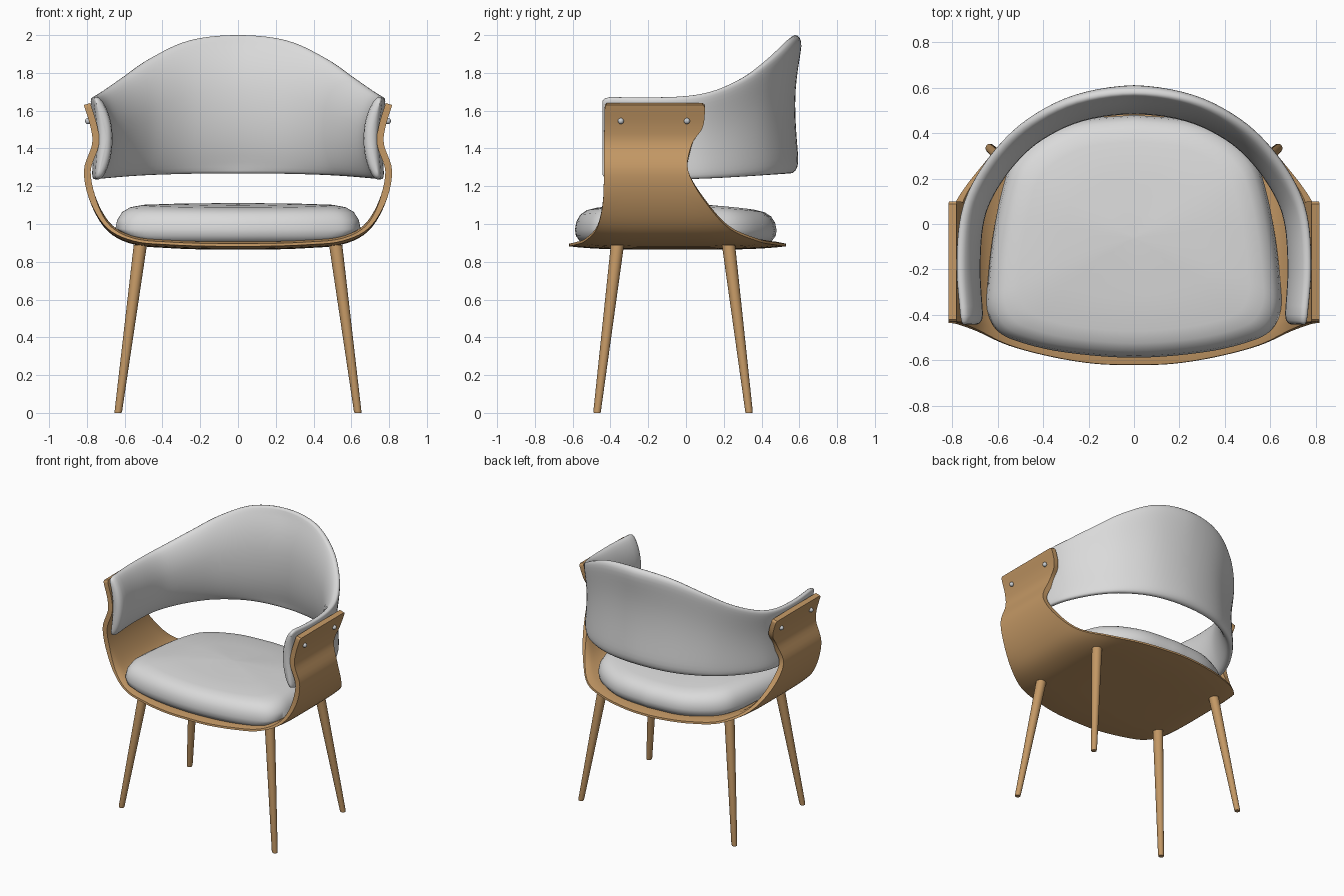
import bpy, math
from mathutils import Vector

if "Cube" in bpy.data.objects:
    bpy.data.objects.remove(bpy.data.objects["Cube"])


def material(name, rgb):
    m = bpy.data.materials.new(name)
    m.diffuse_color = (*rgb, 1)
    m.use_nodes = True
    m.node_tree.nodes["Principled BSDF"].inputs["Base Color"].default_value = m.diffuse_color
    return m


WOOD = material("oak wood", (0.55, 0.315, 0.13))
FABRIC = material("light grey upholstery", (0.70, 0.70, 0.70))
METAL = material("bolt metal", (0.60, 0.62, 0.64))


def spline(pts, n):
    """Catmull-Rom through points of any dimension, n steps per span."""
    out = []
    p = [tuple(2 * a - b for a, b in zip(pts[0], pts[1]))] + list(pts)
    p.append(tuple(2 * a - b for a, b in zip(pts[-1], pts[-2])))
    for i in range(1, len(p) - 2):
        for k in range(n):
            t = k / n
            out.append(tuple(
                0.5 * (2 * b + (c - a) * t + (2 * a - 5 * b + 4 * c - d) * t * t
                       + (3 * b - a - 3 * c + d) * t ** 3)
                for a, b, c, d in zip(p[i - 1], p[i], p[i + 1], p[i + 2])))
    out.append(tuple(pts[-1]))
    return out


def mirrored(half):
    """Half list starting at x = 0 -> full list from -x to +x."""
    return [(-q[0], *q[1:]) for q in reversed(half[1:])] + list(half)


def loft(name, rings, mat, closed=True, thickness=0, weights=None, angle=40):
    """Skin a list of equal-length rings."""
    n = len(rings[0])
    verts = [v for r in rings for v in r]
    faces = []
    for i in range(len(rings) - 1):
        for j in range(n if closed else n - 1):
            k = (j + 1) % n
            faces.append((i * n + j, (i + 1) * n + j, (i + 1) * n + k, i * n + k))
    if closed:
        faces.append(tuple(range(n)))
        faces.append(tuple(reversed(range(len(verts) - n, len(verts)))))
    me = bpy.data.meshes.new(name)
    me.from_pydata(verts, [], faces)
    me.materials.append(mat)
    ob = bpy.data.objects.new(name, me)
    bpy.context.collection.objects.link(ob)
    bpy.ops.object.select_all(action='DESELECT')
    ob.select_set(True)
    bpy.context.view_layer.objects.active = ob
    if thickness:
        group = ob.vertex_groups.new(name="thickness")
        for i, w in enumerate(weights):
            group.add([i], w, 'REPLACE')
        mod = ob.modifiers.new("thickness", 'SOLIDIFY')
        mod.thickness = thickness
        mod.offset = 1
        mod.vertex_group = group.name
        bpy.ops.object.modifier_apply(modifier=mod.name)
    bpy.ops.object.mode_set(mode='EDIT')
    bpy.ops.mesh.select_all(action='SELECT')
    bpy.ops.mesh.normals_make_consistent(inside=False)
    bpy.ops.object.mode_set(mode='OBJECT')
    bpy.ops.object.shade_smooth_by_angle(angle=math.radians(angle))
    return ob


# Bent plywood shell: stations (x, z, front y, back y) from centre to arm top
shell = [(0, .864, -.62, .53), (.17, .865, -.615, .515), (.36, .872, -.585, .47),
         (.55, .891, -.535, .38), (.69, .962, -.472, .23), (.78, 1.11, -.44, .105),
         (.816, 1.28, -.435, .012), (.773, 1.42, -.435, .03), (.78, 1.51, -.432, .088),
         (.81, 1.61, -.43, .10), (.816, 1.63, -.42, .088)]
rows, weights = [], []
for x, z, yf, yb in spline(mirrored(shell), 5):
    row = []
    for j in range(25):
        t = j / 24
        flat = max(0, min(1, (1.15 - z) / 0.25))   # 1 under the seat, 0 on the arms
        edge = abs(2 * t - 1)
        row.append((x, yf + (yb - yf) * t, z + 0.018 * flat * edge ** 4))
        weights.append(1 - 0.6 * flat * edge ** 14)
    rows.append(row)
loft("plywood_shell", rows, WOOD, closed=False, thickness=0.036, weights=weights)

# Wraparound back pad: stations (x, y, bottom z, top z, half thickness)
pad = [(0, .53, 1.268, 2.0, .048), (.24, .498, 1.266, 1.973, .048),
       (.43, .408, 1.26, 1.882, .047), (.56, .29, 1.252, 1.785, .046),
       (.66, .14, 1.243, 1.71, .045), (.706, 0, 1.238, 1.678, .044),
       (.718, -.2, 1.236, 1.67, .043), (.704, -.40, 1.236, 1.672, .040)]
path = spline(mirrored(pad), 5)
tip = [(.702, -.425, 1.243, 1.665, .034), (.701, -.438, 1.255, 1.654, .022),
       (.701, -.443, 1.275, 1.635, .008)]
path = [(-q[0], *q[1:]) for q in reversed(tip)] + path + tip
rings = []
for i, (x, y, z0, z1, th) in enumerate(path):
    a, b = path[max(i - 1, 0)], path[min(i + 1, len(path) - 1)]
    d = Vector((b[0] - a[0], b[1] - a[1])).normalized()
    nx, ny = -d.y, d.x                       # outward direction
    back = max(0, 1 - abs(x) / .5)
    ring = []
    for k in range(40):
        ang = 2 * math.pi * k / 40
        c, s = math.cos(ang), math.sin(ang)
        h = math.copysign(abs(c) ** 0.85, c)
        u = math.copysign(abs(s) ** 0.75, s) * th
        flare = .046 + .026 * back if h > 0 else .036 + .012 * back
        u += flare * h * h - .025 * back * abs(h) ** 14   # waisted section
        ring.append((x + nx * u, y + ny * u, (z0 + z1) / 2 + h * (z1 - z0) / 2))
    rings.append(ring)
loft("back_pad", rings, FABRIC, angle=70)

# Seat cushion: half outline swept through rounded layers
half = [(0, -.588), (.3, -.565), (.5, -.52), (.6, -.47), (.645, -.38), (.643, -.25),
        (.62, -.05), (.58, .15), (.53, .28), (.42, .38), (.25, .455), (0, .48)]
outline = spline(mirrored(half), 5)[:-1]
layers = [(.3, .892), (.86, .894), (.95, .908), (.99, .938), (1, .975), (.985, 1.025),
          (.945, 1.065), (.88, 1.09), (.78, 1.102), (.5, 1.108), (.2, 1.11), (.02, 1.11)]
rings = []
for s, z in layers:
    ring = []
    for x, y in outline:
        up = max(0, (z - .93) / .18)
        drop = up * s * (.035 * max(0, y / .48) ** 2 + .02 * max(0, -y / .58) ** 4)
        floor = .893 + .95 * max(0, abs(x * s) - .35) ** 2   # follows the shell
        ring.append((x * s, -.06 + (y + .06) * s, max(z - drop, floor)))
    rings.append(ring)
loft("seat_cushion", rings, FABRIC, angle=70)

# Tapered splayed legs
for label, ytop, ybot in (("front", -.363, -.47), ("back", .225, .333)):
    for side, sx in (("left", -1), ("right", 1)):
        rings = []
        for z, x, y, r in ((0, .635, ybot, .018), (.012, .633, ybot, .02),
                           (.89, .517, ytop, .035)):
            rings.append([(sx * x + r * math.cos(k * math.pi / 10),
                           y + r * math.sin(k * math.pi / 10), z) for k in range(20)])
        loft(f"{label}_leg_{side}", rings, WOOD)

# Bolt heads on the arm panels
for side, sx in (("left", -1), ("right", 1)):
    for label, y in (("front", -.345), ("back", .005)):
        bpy.ops.mesh.primitive_uv_sphere_add(segments=16, ring_count=10, radius=.016,
                                             location=(sx * .794, y, 1.545))
        ob = bpy.context.object
        ob.name = f"bolt_{label}_{side}"
        ob.data.materials.append(METAL)
        bpy.ops.object.shade_smooth()
